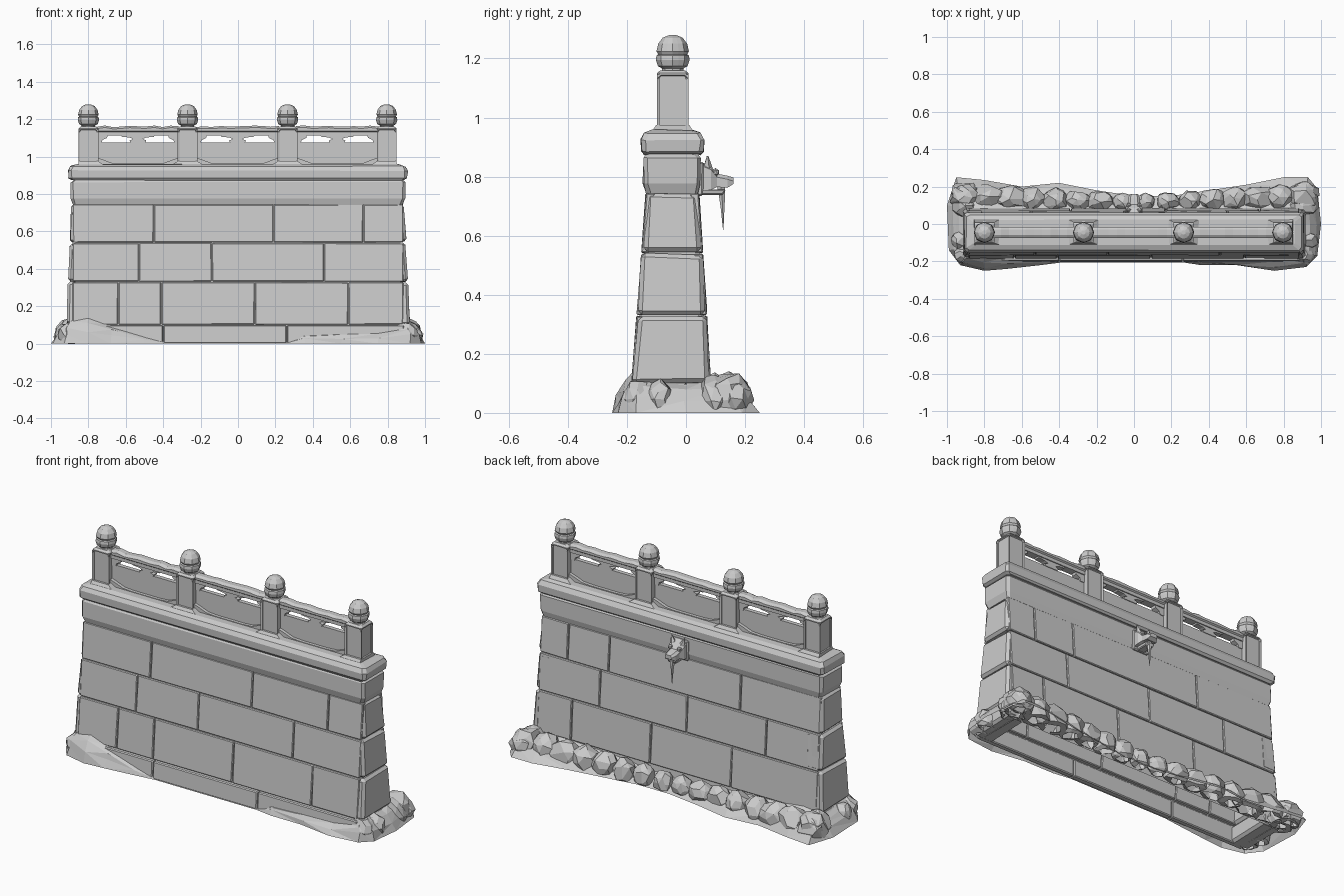
import bpy, bmesh, math, random
from mathutils import Vector, Matrix

random.seed(4)
if "Cube" in bpy.data.objects:
    bpy.data.objects.remove(bpy.data.objects["Cube"])

stone_mat = bpy.data.materials.new("pale_grey_stone")
stone_mat.use_nodes = True
GREY = (0.6, 0.6, 0.6, 1)
stone_mat.diffuse_color = GREY
stone_mat.node_tree.nodes["Principled BSDF"].inputs["Base Color"].default_value = GREY

MID_Y = -0.045
POSTS = (-0.8, -0.27, 0.265, 0.795)
LEVELS = (0.1, 0.33, 0.54, 0.745)


def finish(bm, name, smooth=False):
    bmesh.ops.recalc_face_normals(bm, faces=bm.faces)
    mesh = bpy.data.meshes.new(name)
    bm.to_mesh(mesh)
    bm.free()
    mesh.materials.append(stone_mat)
    obj = bpy.data.objects.new(name, mesh)
    bpy.context.collection.objects.link(obj)
    if smooth:
        bpy.ops.object.select_all(action='DESELECT')
        obj.select_set(True)
        bpy.context.view_layer.objects.active = obj
        bpy.ops.object.shade_smooth_by_angle()
    return obj


def jitter(amount):
    return Vector([random.uniform(-amount, amount) for _ in range(3)])


def loft(bm, rings, cap_start=True, cap_end=True):
    """Skin a list of equal-length closed rings of points."""
    rows = [[bm.verts.new(p) for p in ring] for ring in rings]
    faces = []
    n = len(rows[0])
    for a, b in zip(rows, rows[1:]):
        for i in range(n):
            j = (i + 1) % n
            faces.append(bm.faces.new((a[i], a[j], b[j], b[i])))
    if cap_start:
        faces.append(bm.faces.new(rows[0][::-1]))
    if cap_end:
        faces.append(bm.faces.new(rows[-1]))
    return faces


def rect(x0, x1, y0, y1, z, cut=0):
    """Rectangle ring at height z, with optional clipped corners."""
    if not cut:
        return [(x0, y0, z), (x1, y0, z), (x1, y1, z), (x0, y1, z)]
    return [(x0 + cut, y0, z), (x1 - cut, y0, z), (x1, y0 + cut, z), (x1, y1 - cut, z),
            (x1 - cut, y1, z), (x0 + cut, y1, z), (x0, y1 - cut, z), (x0, y0 + cut, z)]


def block(bm, low, high, bevel=0.005, rough=0.0):
    """Bevelled block between two rectangles."""
    faces = loft(bm, [rect(*low), rect(*high)])
    for v in {v for f in faces for v in f.verts}:
        v.co += jitter(rough)
    bmesh.ops.bevel(bm, geom=list({e for f in faces for e in f.edges}), offset=bevel,
                    segments=1, affect='EDGES')


def extrude_profile(bm, points, half):
    """Push an (x, z) outline through the thickness of the railing."""
    loft(bm, [[(x, MID_Y + s * half, z) for x, z in points] for s in (-1, 1)])


def front(z):
    return -0.192 + 0.075 * z


def back(z):
    return 0.091 - 0.0625 * z


def half_length(z):
    return 0.922 - 0.045 * z


# Hollow core behind the joints, open underneath
bm = bmesh.new()
loft(bm, [rect(-0.87, 0.87, front(z) + 0.01, back(z) - 0.01, z) for z in (0, 0.75)], cap_start=False)
finish(bm, "wall_core")

# Coursed stones, with their own joints on each side
FRONT_JOINTS = ((-0.64, -0.41, 0.09, 0.59), (-0.53, -0.14, 0.46), (-0.45, 0.19, 0.67))
BACK_JOINTS = ((-0.34, 0.17, 0.67), (-0.55, -0.05, 0.5), (-0.38, 0.45, 0.71))
GAP = 0.002
for name, joints, face, inward in (("front_stones", FRONT_JOINTS, front, 0.03),
                                   ("back_stones", BACK_JOINTS, back, -0.03)):
    bm = bmesh.new()
    for row, z0, z1 in zip(joints, LEVELS, LEVELS[1:]):
        edges = (-0.885, *row, 0.885)
        for x0, x1 in zip(edges, edges[1:]):
            low, high = [(x0 + GAP, x1 - GAP, *sorted((face(z), face(z) + inward)), z)
                         for z in (z0 + GAP, z1 - GAP)]
            block(bm, low, high, 0.004, 0.0015)
    finish(bm, name)

# Rough quoins closing both ends
bm = bmesh.new()
for side in (-1, 1):
    for z0, z1 in zip((0, *LEVELS), LEVELS):
        low, high = [(*sorted((side * 0.8, side * half_length(z))),
                      front(z) + 0.004, back(z) - 0.002, z) for z in (z0 + GAP, z1 - GAP)]
        block(bm, low, high, 0.014, 0.005)
finish(bm, "end_stones")

# Foot course along the front
bm = bmesh.new()
edges = (-0.89, -0.4, 0.26, 0.89)
for x0, x1 in zip(edges, edges[1:]):
    block(bm, (x0 + GAP, x1 - GAP, -0.203, -0.17, 0), (x0 + GAP, x1 - GAP, -0.197, -0.17, 0.098), 0.005)
finish(bm, "foot_course")

# Cornice and coping: (height, half length, front, back)
for name, rows in (
    ("cornice", ((0.742, 0.88, -0.133, 0.042), (0.775, 0.893, -0.145, 0.05),
                 (0.862, 0.893, -0.142, 0.05), (0.875, 0.88, -0.132, 0.04))),
    ("coping", ((0.874, 0.89, -0.14, 0.05), (0.886, 0.905, -0.15, 0.06), (0.925, 0.908, -0.152, 0.063),
                (0.948, 0.895, -0.14, 0.05), (0.958, 0.86, -0.115, 0.025))),
):
    bm = bmesh.new()
    loft(bm, [rect(-hx, hx, y0, y1, z, 0.014) for z, hx, y0, y1 in rows])
    for v in bm.verts:
        v.co += jitter(0.003)
    finish(bm, name)

# Posts with sunk eight-sided panels, flared feet and ribbed finials
FINIAL = ((0.036, 1.15), (0.036, 1.166), (0.05, 1.174), (0.057, 1.195), (0.055, 1.21),
          (0.049, 1.214), (0.055, 1.224), (0.049, 1.25), (0.034, 1.27), (0.012, 1.279))
W = 0.053
for number, px in enumerate(POSTS, 1):
    bm = bmesh.new()
    loft(bm, [rect(px - W, px + W, MID_Y - W, MID_Y + W, z) for z in (0.95, 1.145)])
    sides = [f for f in bm.faces if abs(f.normal.z) < 0.5]
    bmesh.ops.inset_individual(bm, faces=sides, thickness=0.017)
    bmesh.ops.bevel(bm, geom=list({v for f in sides for v in f.verts}), offset=0.013,
                    segments=1, affect='VERTICES')
    bm.normal_update()
    panels = [f for f in bm.faces if len(f.verts) == 8 and abs(f.normal.z) < 0.5]
    bmesh.ops.recalc_face_normals(bm, faces=bm.faces)
    bmesh.ops.inset_individual(bm, faces=panels, thickness=0.004, depth=-0.009)
    loft(bm, [rect(px - w, px + w, MID_Y - w, MID_Y + w, z, 0.008)
              for w, z in ((W, 1.144), (W, 1.15), (0.042, 1.16))])
    finish(bm, f"post_{number}")

    bm = bmesh.new()
    left = 0.055 if number == 1 else 0.1
    right = 0.055 if number == 4 else 0.1
    loft(bm, [rect(px - left, px + right, MID_Y - 0.075, MID_Y + 0.075, 0.945),
              rect(px - W, px + W, MID_Y - 0.056, MID_Y + 0.056, 0.975)])
    finish(bm, f"post_foot_{number}")

    bm = bmesh.new()
    ribs = 16
    rings = []
    for r, z in FINIAL:
        rings.append([(px + r * k * math.cos(a), MID_Y + r * k * math.sin(a), z)
                      for a, k in ((math.tau * i / ribs, 1 - 0.06 * (i % 2)) for i in range(ribs))])
    loft(bm, rings)
    finish(bm, f"finial_{number}")

# Railing bays: sill, panel, brackets and worn handrail
for number, (pa, pb) in enumerate(zip(POSTS, POSTS[1:]), 1):
    x0, x1, mid = pa + 0.045, pb - 0.045, (pa + pb) / 2
    bm = bmesh.new()
    extrude_profile(bm, [(x0, 0.95), (x1, 0.95), (x1, 1.076), (x0, 1.076)], 0.012)
    finish(bm, f"rail_panel_{number}")

    bm = bmesh.new()
    rise = ((0, 0.995), (0.03, 0.985), (0.08, 0.966), (0.14, 0.962))
    extrude_profile(bm, [(x0, 0.945), (x1, 0.945)] + [(x1 - d, z) for d, z in rise]
                    + [(x0 + d, z) for d, z in reversed(rise)], 0.03)
    finish(bm, f"rail_sill_{number}")

    bm = bmesh.new()
    shape = ((0.04, 1.074), (0.045, 1.086), (0.025, 1.094), (0.045, 1.102), (0.085, 1.106), (0.095, 1.118))
    extrude_profile(bm, [(mid + d, z) for d, z in shape] + [(mid - d, z) for d, z in reversed(shape)], 0.016)
    for x, s in ((x0, 1), (x1, -1)):
        extrude_profile(bm, [(x, 1.07), (x + s * 0.025, 1.07), (x + s * 0.03, 1.088),
                             (x + s * 0.055, 1.1), (x + s * 0.06, 1.118), (x, 1.118)], 0.016)
    finish(bm, f"rail_brackets_{number}")

    bm = bmesh.new()
    steps = 10
    rings = []
    for i in range(steps + 1):
        x = x0 + (x1 - x0) * i / steps
        top = 1.162 + random.uniform(-0.006, 0.005)
        section = ((-0.022, 1.113), (0.022, 1.113), (0.022, 1.132), (0.03, 1.138),
                   (0.03, top - 0.01), (0.015, top), (-0.015, top), (-0.03, top - 0.01),
                   (-0.03, 1.138), (-0.022, 1.132))
        rings.append([(x, MID_Y + y, z) for y, z in section])
    loft(bm, rings)
    finish(bm, f"handrail_{number}")

# Beast-head water spout on the back, with a hanging icicle
bm = bmesh.new()
block(bm, (-0.052, 0.052, 0.03, 0.058, 0.735), (-0.052, 0.052, 0.03, 0.06, 0.85), 0.006)
finish(bm, "spout_plate")
bm = bmesh.new()
HEAD = ((0.05, 0.045, 0.75, 0.85), (0.085, 0.046, 0.755, 0.835), (0.105, 0.034, 0.765, 0.81),
        (0.14, 0.032, 0.762, 0.803), (0.16, 0.022, 0.775, 0.797))
loft(bm, [[(-w, y, a), (w, y, a), (w, y, b - 0.012), (w * 0.6, y, b), (-w * 0.6, y, b), (-w, y, b - 0.012)]
          for y, w, a, b in HEAD])
block(bm, (-0.024, 0.024, 0.05, 0.125, 0.738), (-0.028, 0.028, 0.05, 0.135, 0.757), 0.004)
for s in (-1, 1):
    ear = Matrix.Translation((s * 0.034, 0.073, 0.848)) @ Matrix.Rotation(s * 0.3, 4, 'Y')
    bmesh.ops.create_cone(bm, segments=5, radius1=0.018, radius2=0.003, depth=0.045, cap_ends=True, matrix=ear)
    brow = Matrix.Translation((s * 0.028, 0.1, 0.815))
    bmesh.ops.create_icosphere(bm, subdivisions=1, radius=0.014, matrix=brow)
finish(bm, "spout_head")
bm = bmesh.new()
loft(bm, [[(r * math.cos(a), y + r * math.sin(a), z) for a in (math.tau * i / 6 for i in range(6))]
          for r, y, z in ((0.016, 0.118, 0.77), (0.012, 0.122, 0.735), (0.007, 0.124, 0.69), (0.001, 0.126, 0.62))])
finish(bm, "icicle")

# Drifted earth skirt: footprint x, y and height against the wall
DRIFT = ((-0.99, -0.14, 0.12), (-0.93, -0.22, 0.12), (-0.8, -0.25, 0.14), (-0.68, -0.24, 0.1), (-0.5, -0.22, 0.05),
         (-0.38, -0.205, 0.01), (0.26, -0.205, 0.01), (0.36, -0.22, 0.06), (0.55, -0.22, 0.06), (0.75, -0.25, 0.07),
         (0.92, -0.23, 0.11), (0.98, -0.17, 0.12), (1, 0, 0.1), (0.98, 0.19, 0.11), (0.93, 0.25, 0.12),
         (0.8, 0.25, 0.11), (0.6, 0.21, 0.1), (0.4, 0.18, 0.09), (0.2, 0.15, 0.07), (0, 0.15, 0.06),
         (-0.2, 0.18, 0.08), (-0.4, 0.22, 0.09), (-0.6, 0.2, 0.1), (-0.8, 0.235, 0.13), (-0.95, 0.25, 0.12), (-1, 0.1, 0.1))
bm = bmesh.new()
rings = [[], [], [], []]
for x, y, h in DRIFT:
    wall = Vector((max(-0.9, min(0.9, x)), max(-0.185, min(0.08, y)), 0))
    rim = Vector((x, y, 0))
    for ring, t, lift in zip(rings, (0, 0.25, 0.65, 1.1), (0, 0.4, 0.75, 1)):
        wobble = jitter(0.008) if 0 < t < 1 and h > 0.02 else Vector()
        ring.append(rim.lerp(wall, t) + Vector((0, 0, h * lift)) + wobble)
loft(bm, rings, cap_start=False, cap_end=False)
bmesh.ops.triangulate(bm, faces=bm.faces)
finish(bm, "earth_skirt")

# Boulders heaped along the back and around the ends
bm = bmesh.new()
spots = [(-0.9 + 0.12 * i, 0.115 + 0.03 * abs(i / 7.5 - 1), 0.06 + 0.035 * abs(i / 7.5 - 1)) for i in range(16)]
for s in (-1, 1):
    spots += [(s * 0.9, 0.1, 0.085), (s * 0.91, 0.17, 0.07), (s * 0.92, -0.09, 0.065), (s * 0.9, -0.16, 0.07)]
for x, y, r in spots:
    made = bmesh.ops.create_icosphere(bm, subdivisions=2, radius=r)["verts"]
    stretch = random.uniform(0.85, 1.15)
    for v in made:
        p = v.co + jitter(r * 0.1)
        v.co = Vector((x + p.x * stretch, y + p.y * 0.8, max(0, 0.045 + p.z)))
bmesh.ops.delete(bm, geom=[f for f in bm.faces if all(v.co.z < 0.001 for v in f.verts)], context='FACES')
bmesh.ops.dissolve_limit(bm, angle_limit=0.3, verts=bm.verts, edges=bm.edges)
finish(bm, "boulders")
